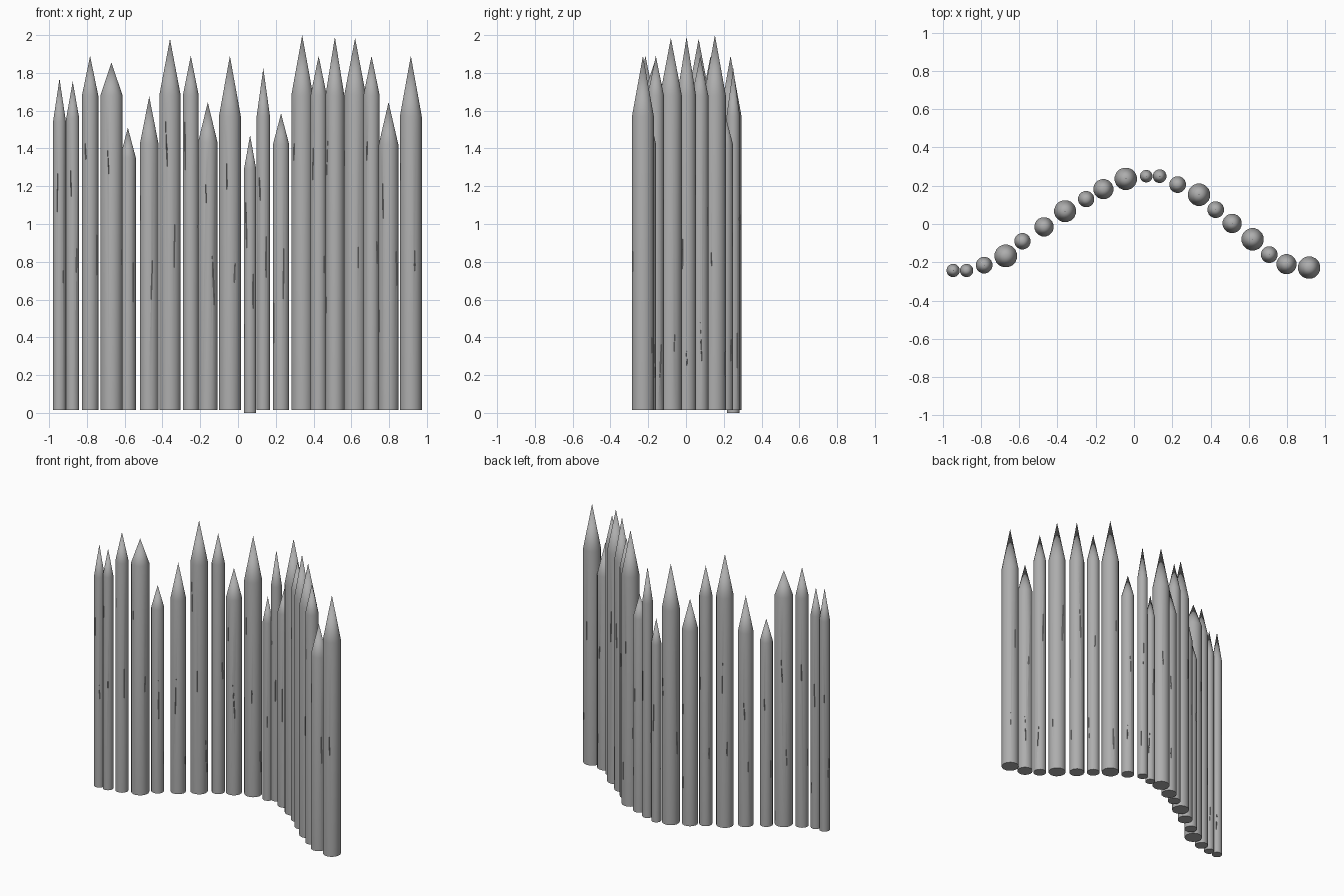
import bpy, bmesh, math, random
from mathutils import Matrix, Vector

cube = bpy.data.objects.get("Cube")
if cube:
    bpy.data.objects.remove(cube, do_unlink=True)

random.seed(7)
SIDES = 16

wood = bpy.data.materials.new("weathered grey wood")
wood.use_nodes = True
wood.diffuse_color = (0.42, 0.42, 0.42, 1)
wood.node_tree.nodes["Principled BSDF"].inputs["Base Color"].default_value = (0.42, 0.42, 0.42, 1)

# Stakes from right to left: x, y, radius, shoulder height, tip height
STAKES = [
    (-.945, -.243, .035, 1.54, 1.77), (-.875, -.243, .035, 1.56, 1.755),
    (-.783, -.215, .044, 1.68, 1.89), (-.67, -.167, .060, 1.68, 1.855),
    (-.583, -.09, .043, 1.35, 1.51), (-.47, -.015, .051, 1.42, 1.675),
    (-.36, .067, .058, 1.68, 1.98), (-.25, .13, .043, 1.68, 1.89),
    (-.16, .182, .053, 1.43, 1.645), (-.043, .236, .059, 1.57, 1.89),
    (.064, .25, .033, 1.29, 1.47), (.134, .25, .036, 1.57, 1.825),
    (.228, .206, .044, 1.42, 1.585), (.34, .153, .059, 1.68, 2.0),
    (.427, .075, .044, 1.68, 1.89), (.513, .003, .051, 1.68, 1.99),
    (.62, -.08, .059, 1.68, 1.985), (.707, -.16, .044, 1.68, 1.89),
    (.797, -.21, .053, 1.42, 1.645), (.915, -.228, .059, 1.57, 1.89),
]


def mesh_object(name, bm):
    bmesh.ops.recalc_face_normals(bm, faces=bm.faces)
    mesh = bpy.data.meshes.new(name)
    bm.to_mesh(mesh)
    bm.free()
    mesh.materials.append(wood)
    obj = bpy.data.objects.new(name, mesh)
    bpy.context.collection.objects.link(obj)
    return obj


def stake_body(name, radius, shoulder, tip, base):
    # Straight log with a sharpened point and a slightly tilted sawn base
    bm = bmesh.new()
    rings = []
    for z in (base, shoulder):
        ring = []
        for i in range(SIDES):
            a = math.tau * (i + 0.5) / SIDES
            ring.append(bm.verts.new((radius * math.cos(a), radius * math.sin(a), z)))
        rings.append(ring)
    apex = bm.verts.new((0, 0, tip))
    bm.faces.new(rings[0])
    for i in range(SIDES):
        j = (i + 1) % SIDES
        bm.faces.new((rings[0][i], rings[0][j], rings[1][j], rings[1][i]))
        bm.faces.new((rings[1][i], rings[1][j], apex))
    return mesh_object(name, bm)


def crack_cutter(radius, shoulder):
    # Thin upright diamonds that bite shallow splits into the wood
    bm = bmesh.new()
    count = 5
    for k in range(count):
        length = random.uniform(.05, .16)
        z = .2 + (shoulder - .4) * (k + random.uniform(.2, .8)) / count
        angle = math.tau * (k * .382 + random.uniform(0, .2))
        shape = (Matrix.Translation((0, 0, z)) @ Matrix.Rotation(angle, 4, 'Z')
                 @ Matrix.Translation((radius, 0, 0))
                 @ Matrix.Rotation(random.uniform(-.06, .06), 4, 'X')
                 @ Matrix.Diagonal(Vector((.008, random.uniform(.002, .004), length, 1))))
        bmesh.ops.create_icosphere(bm, subdivisions=1, radius=1, matrix=shape)
    return mesh_object("crack_cutter", bm)


for n, (x, y, r, shoulder, tip) in enumerate(STAKES, 1):
    base = 0 if r < .034 else .015
    stake = stake_body(f"stake_{n:02d}", r, shoulder, tip, base)
    cutter = crack_cutter(r, shoulder)

    # Carve the cracks and keep the result
    carve = stake.modifiers.new("cracks", 'BOOLEAN')
    carve.operation = 'DIFFERENCE'
    carve.solver = 'EXACT'
    carve.object = cutter
    depsgraph = bpy.context.evaluated_depsgraph_get()
    stake.data = bpy.data.meshes.new_from_object(stake.evaluated_get(depsgraph))
    stake.modifiers.clear()
    bpy.data.objects.remove(cutter, do_unlink=True)
    stake.location = (x, y, 0)

    bpy.ops.object.select_all(action='DESELECT')
    stake.select_set(True)
    bpy.context.view_layer.objects.active = stake
    bpy.ops.object.shade_smooth_by_angle(angle=math.radians(30))
